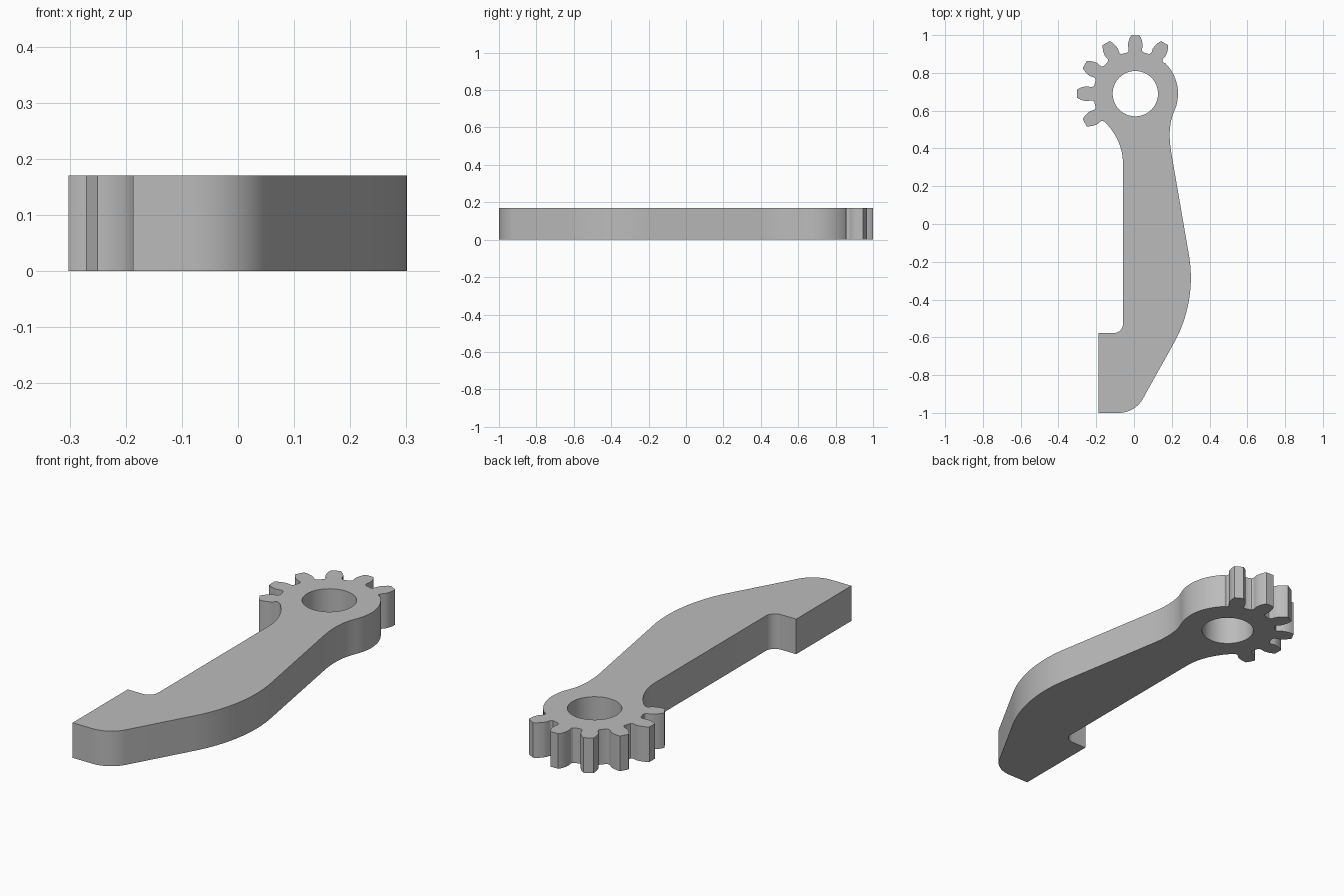
import bpy, bmesh
from math import cos, sin, radians
from mathutils import Vector

if "Cube" in bpy.data.objects:
    bpy.data.objects.remove(bpy.data.objects["Cube"])

HUB = Vector((0.007, 0.69))
ROOT, HOLE, THICK = 0.222, 0.12, 0.17


def arc(centre, r, a0, a1, n):
    """Points on a circular arc, angles in degrees."""
    angles = [radians(a0 + (a1 - a0) * i / n) for i in range(n + 1)]
    return [Vector(centre) + r * Vector((cos(a), sin(a))) for a in angles]


def bend(p, q, r, n=12):
    """Quadratic curve from p to r, pulled towards q."""
    p, q, r = Vector(p), Vector(q), Vector(r)
    ts = [i / n for i in range(n + 1)]
    return [p * (1 - t) ** 2 + q * 2 * t * (1 - t) + r * t * t for t in ts]


# Half tooth: (half width, radius) from root to tip
HALF_TOOTH = [(0.046, 0.217), (0.039, 0.221), (0.035, 0.229), (0.036, 0.240),
              (0.039, 0.252), (0.038, 0.266), (0.034, 0.283), (0.028, 0.298),
              (0.021, 0.309)]


def tooth(angle):
    a = radians(angle)
    out, side = Vector((cos(a), sin(a))), Vector((-sin(a), cos(a)))
    pts = [HUB + out * r - side * w for w, r in HALF_TOOTH]
    return pts + [HUB + out * r + side * w for w, r in reversed(HALF_TOOTH)]


# Outline, counter-clockwise: plain side of the hub, then the teeth
outline = arc(HUB, 0.226, -25, 46, 18)
for angle in range(60, 211, 30):
    outline += tooth(angle)

# Neck, straight inner edge and square foot
outline += bend((-0.152, 0.538), (-0.058, 0.44), (-0.058, 0.315))
outline += arc((-0.106, -0.529), 0.048, 0, -90, 10)
outline += [Vector((-0.187, -0.577)), Vector((-0.187, -1.0))]

# Rounded toe, bulging outer edge and hollow below the hub
outline += arc((-0.08, -0.855), 0.145, -90, -30, 12)
outline += arc((-0.409, -0.285), 0.71, -30, 9.6, 24)
outline += bend((0.197, 0.38), (0.175, 0.511), (0.212, 0.594))[:-1]

# Fill the outline around the bore and extrude it
bm = bmesh.new()
edges = []
for loop in (outline, arc(HUB, HOLE, 0, 360, 64)[:-1]):
    verts = [bm.verts.new((p.x, p.y, 0)) for p in loop]
    edges += [bm.edges.new((v, verts[i - 1])) for i, v in enumerate(verts)]
bmesh.ops.triangle_fill(bm, use_beauty=True, edges=edges, normal=(0, 0, 1))
extruded = bmesh.ops.extrude_face_region(bm, geom=bm.faces[:], use_keep_orig=True)
top = [g for g in extruded["geom"] if isinstance(g, bmesh.types.BMVert)]
bmesh.ops.translate(bm, verts=top, vec=(0, 0, THICK))
bmesh.ops.recalc_face_normals(bm, faces=bm.faces[:])
mesh = bpy.data.meshes.new("geared_lever")
bm.to_mesh(mesh)
bm.free()

# Plain grey
grey = bpy.data.materials.new("grey")
grey.use_nodes = True
grey.diffuse_color = (0.5, 0.5, 0.5, 1)
grey.node_tree.nodes["Principled BSDF"].inputs["Base Color"].default_value = grey.diffuse_color
mesh.materials.append(grey)

lever = bpy.data.objects.new("geared_lever", mesh)
bpy.context.collection.objects.link(lever)
bpy.ops.object.select_all(action="DESELECT")
lever.select_set(True)
bpy.context.view_layer.objects.active = lever
bpy.ops.object.shade_smooth_by_angle(angle=radians(30))
